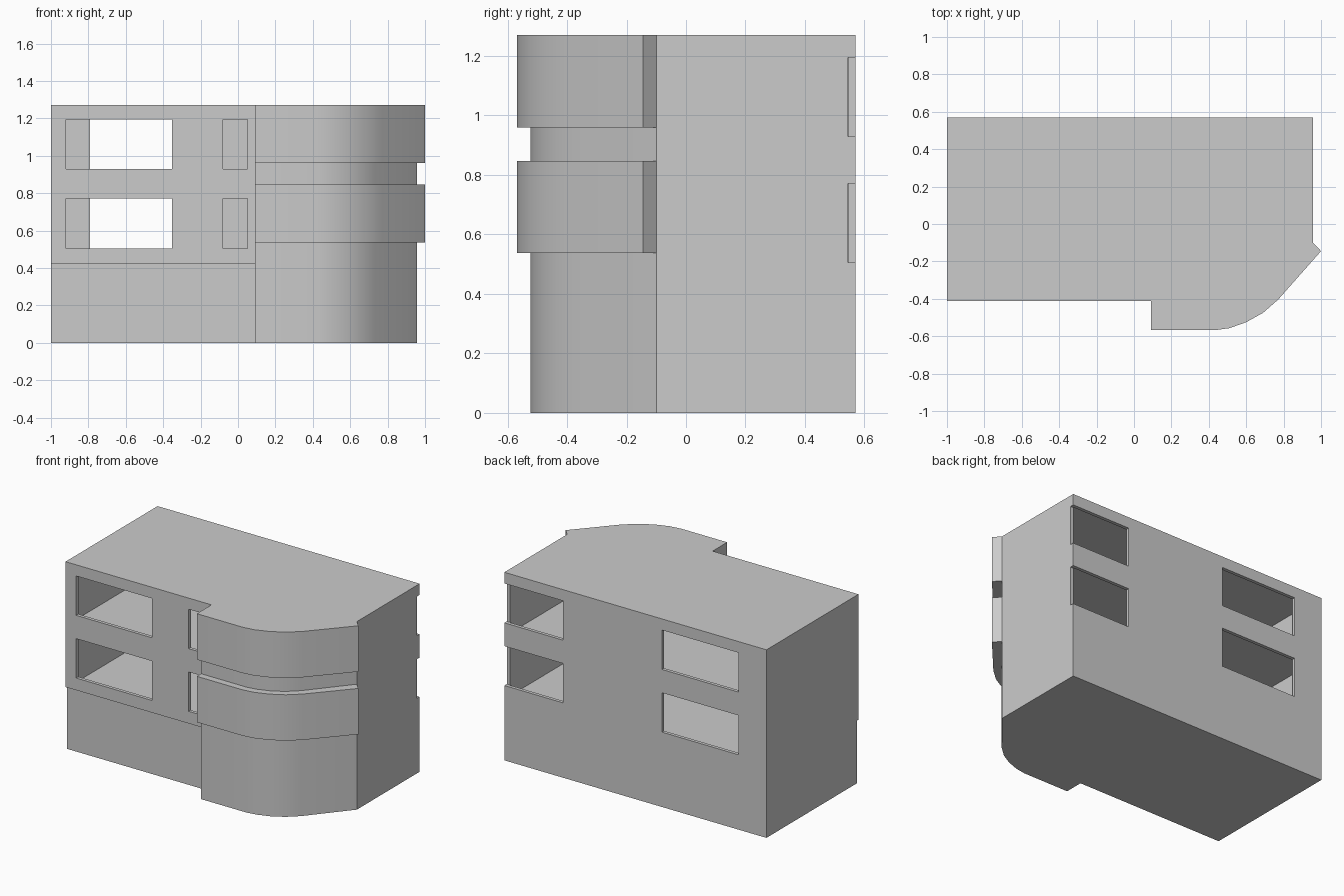
import bpy, bmesh, math
from mathutils import Vector

if "Cube" in bpy.data.objects:
    bpy.data.objects.remove(bpy.data.objects["Cube"])

TOP = 1.27
STOREY = TOP / 3
WALL = 0.023


def prism(name, pts, z0, z1):
    """Extrude a plan outline between two heights."""
    bm = bmesh.new()
    face = bm.faces.new([bm.verts.new((x, y, z0)) for x, y in pts])
    new = bmesh.ops.extrude_face_region(bm, geom=[face])["geom"]
    for v in new:
        if isinstance(v, bmesh.types.BMVert):
            v.co.z = z1
    bmesh.ops.recalc_face_normals(bm, faces=bm.faces)
    mesh = bpy.data.meshes.new(name)
    bm.to_mesh(mesh)
    bm.free()
    obj = bpy.data.objects.new(name, mesh)
    bpy.context.collection.objects.link(obj)
    return obj


def inset(pts, d):
    """Offset a counter-clockwise outline inwards by d."""
    out = []
    for i, p in enumerate(pts):
        a, b, c = Vector(pts[i - 1]), Vector(p), Vector(pts[(i + 1) % len(pts)])
        e, f = (b - a).normalized(), (c - b).normalized()
        n, m = Vector((-e.y, e.x)), Vector((-f.y, f.x))
        q = b + (n + m) * d / (1 + n.dot(m))
        out.append((q.x, q.y))
    return out


def activate(obj):
    bpy.ops.object.select_all(action='DESELECT')
    obj.select_set(True)
    bpy.context.view_layer.objects.active = obj


def cut(obj, pts, z0, z1):
    """Subtract a prism and discard the cutter."""
    cutter = prism("cutter", pts, z0, z1)
    cutter.hide_render = True
    mod = obj.modifiers.new("cut", 'BOOLEAN')
    mod.operation = 'DIFFERENCE'
    mod.solver = 'EXACT'
    mod.object = cutter
    activate(obj)
    bpy.ops.object.modifier_apply(modifier=mod.name)
    bpy.data.objects.remove(cutter, do_unlink=True)


def rect(x0, x1, y0, y1):
    return [(x0, y0), (x1, y0), (x1, y1), (x0, y1)]


# Plan profiles of the rounded bay: wall line and projecting band line
bay = [(0.09, -0.522), (0.43, -0.522), (0.50, -0.51), (0.58, -0.482),
       (0.66, -0.437), (0.732, -0.372), (0.958, -0.10)]
band = [(0.09, -0.568), (0.43, -0.568), (0.51, -0.557), (0.60, -0.525),
        (0.69, -0.475), (0.77, -0.405), (1.0, -0.145)]


def footprint(front):
    return [(-1, 0.57), (-1, front), (0.09, front)] + bay + [(0.958, 0.57)]


# Ground floor with its slightly set back front, and the hollow upper floors
ground = prism("ground_floor", footprint(-0.396), 0, STOREY)
upper = prism("upper_floors", footprint(-0.412), STOREY, TOP)

room = inset(footprint(-0.412), WALL)
windows = [rect(-0.92, -0.353, -0.45, -0.385),   # front left
           rect(-0.08, 0.05, -0.45, -0.385),     # front beside the bay
           rect(-0.79, -0.22, 0.544, 0.62),      # back left
           rect(0.52, 1.05, 0.544, 0.62)]        # back corner
for level in (1, 2):
    floor = STOREY * level
    cut(upper, room, floor + 0.008, floor + STOREY - 0.012)
    for w in windows:
        cut(upper, w, floor + 0.082, floor + 0.348)

# Projecting bands around the bay
parts = [ground, upper]
for name, z0, z1 in (("lower_band", 0.537, 0.847), ("upper_band", 0.96, TOP)):
    parts.append(prism(name, band + bay[::-1], z0, z1))

# Smooth the curved bay while keeping the corners sharp
for obj in parts:
    activate(obj)
    bpy.ops.object.shade_smooth_by_angle(angle=math.radians(30))
